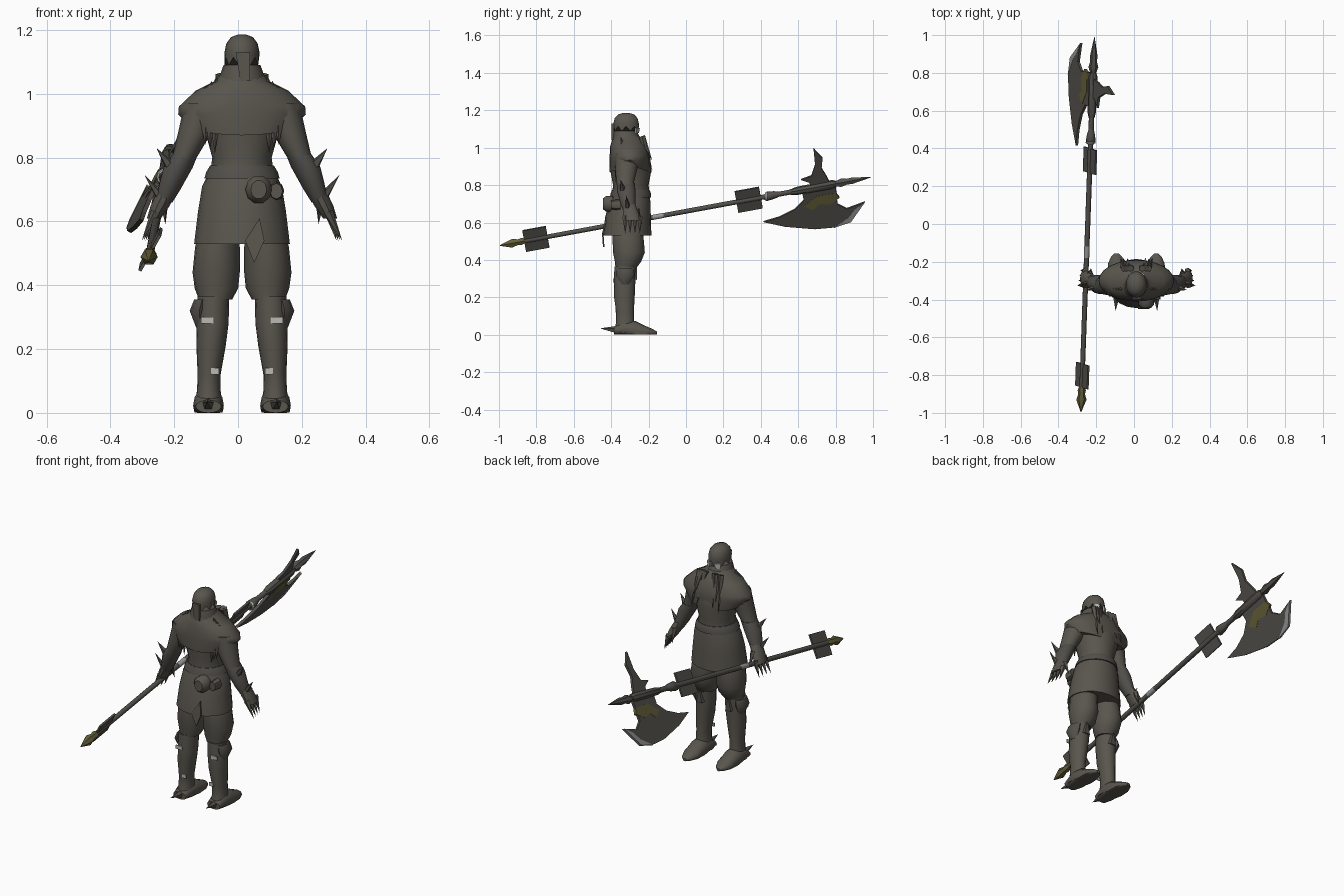
import bpy
import bmesh
import math
from mathutils import Vector

default_cube = bpy.data.objects.get("Cube")
if default_cube:
    bpy.data.objects.remove(default_cube, do_unlink=True)

MIDDLE = 0.0125      # mirror plane of the figure
DEPTH = -0.31        # depth at which the figure stands


def make_material(name, red, green, blue):
    material = bpy.data.materials.new(name)
    material.use_nodes = True
    colour = (red, green, blue, 1)
    material.diffuse_color = colour
    shader = material.node_tree.nodes["Principled BSDF"]
    shader.inputs["Base Color"].default_value = colour
    shader.inputs["Roughness"].default_value = 0.8
    return material


leather = make_material("dark brown leather", 0.1, 0.092, 0.076)
iron = make_material("dark grey iron", 0.085, 0.08, 0.07)
brass = make_material("olive brass", 0.125, 0.115, 0.04)
steel = make_material("bright steel", 0.3, 0.31, 0.31)
pale = make_material("pale metal", 0.48, 0.48, 0.46)


def finish(mesh_data, name, material, smooth=True):
    bmesh.ops.recalc_face_normals(mesh_data, faces=mesh_data.faces)
    mesh = bpy.data.meshes.new(name)
    mesh_data.to_mesh(mesh)
    mesh_data.free()
    mesh.materials.append(material)
    if smooth:
        mesh.shade_smooth()
        mesh.set_sharp_from_angle(angle=math.radians(42))
    part = bpy.data.objects.new(name, mesh)
    bpy.context.collection.objects.link(part)
    return part


def loft(name, rings, material, sides=16, along_y=False, dip=0, jag=0):
    """Skin ellipses given as (centre, radius, radius); dip and jag shape the last rim."""
    bm = bmesh.new()
    loops = []
    for index, (centre, first, second) in enumerate(rings):
        loop = []
        for step in range(sides):
            angle = math.tau * step / sides
            across, over = first * math.cos(angle), second * math.sin(angle)
            offset = Vector((across, 0, over) if along_y else (across, over, 0))
            point = Vector(centre) + offset
            if index == len(rings) - 1:
                point.z -= dip * abs(math.sin(angle)) + jag * (step % 2)
            point.z = max(point.z, 0)
            loop.append(bm.verts.new(point))
        loops.append(loop)
    for low, high in zip(loops, loops[1:]):
        for step in range(sides):
            after = (step + 1) % sides
            bm.faces.new((low[step], low[after], high[after], high[step]))
    bm.faces.new(loops[0])
    bm.faces.new(loops[-1])
    return finish(bm, name, material)


def upright(name, profile, material, **options):
    """Loft from (height, depth, half width, half depth) on the middle plane."""
    rings = [((MIDDLE, y, z), wide, deep) for z, y, wide, deep in profile]
    return loft(name, rings, material, **options)


def limb(name, side, profile, material, **options):
    """Loft from (height, offset, depth, half width, half depth) on one side."""
    rings = [((MIDDLE + side * x, y, z), wide, deep) for z, x, y, wide, deep in profile]
    return loft(name, rings, material, **options)


def plate(name, outline, push, material):
    """Extrude a flat outline equally both ways along the push vector."""
    bm = bmesh.new()
    push = Vector(push)
    front = [bm.verts.new(Vector(p) + push) for p in outline]
    back = [bm.verts.new(Vector(p) - push) for p in outline]
    bm.faces.new(front)
    bm.faces.new(back)
    for i in range(len(outline)):
        j = (i + 1) % len(outline)
        bm.faces.new((front[i], front[j], back[j], back[i]))
    return finish(bm, name, material, smooth=False)


def spike(name, base, tip, radius, material, sides=5):
    base, tip = Vector(base), Vector(tip)
    turn = (tip - base).to_track_quat("Z", "Y").to_matrix().to_4x4()
    turn.translation = (base + tip) / 2
    bm = bmesh.new()
    bmesh.ops.create_cone(bm, cap_ends=True, segments=sides, radius1=radius,
                          radius2=0, depth=(tip - base).length, matrix=turn)
    return finish(bm, name, material)


# Body, coat and mantle
upright("coat_skirt", [(0.77, -0.295, 0.095, 0.095), (0.71, -0.3, 0.125, 0.11),
                       (0.63, -0.31, 0.138, 0.122), (0.53, -0.315, 0.15, 0.13)], leather, sides=20)
upright("torso", [(0.75, -0.295, 0.1, 0.1), (0.8, -0.295, 0.093, 0.095),
                  (0.88, -0.295, 0.115, 0.11), (0.95, -0.3, 0.13, 0.105),
                  (1.03, DEPTH, 0.08, 0.07)], leather, sides=20)
upright("mantle", [(1.07, -0.32, 0.06, 0.06), (1.04, DEPTH, 0.085, 0.085),
                   (1.01, -0.305, 0.145, 0.1), (0.96, -0.3, 0.198, 0.108),
                   (0.935, -0.3, 0.2, 0.11), (0.905, -0.3, 0.165, 0.108)],
        leather, sides=24, dip=0.035)
upright("collar", [(1.0, -0.315, 0.08, 0.085), (1.05, -0.32, 0.072, 0.075),
                   (1.09, -0.325, 0.058, 0.062)], leather)
upright("belt", [(0.775, -0.295, 0.1, 0.1), (0.755, -0.295, 0.112, 0.108),
                 (0.735, -0.297, 0.118, 0.11)], iron, sides=20)
back_edge = DEPTH - 0.135
plate("coat_tail", [(MIDDLE + 0.01, back_edge, 0.54), (MIDDLE + 0.055, -0.43, 0.61),
                    (MIDDLE + 0.07, back_edge, 0.54), (MIDDLE + 0.038, -0.44, 0.47)],
      (0, 0.004, 0), leather)
loft("pouch", [((0.065, -0.445, 0.7), 0.025, 0.03), ((0.065, -0.425, 0.7), 0.042, 0.045),
               ((0.065, -0.39, 0.7), 0.042, 0.045)], leather, sides=10, along_y=True)
loft("side_pouch", [((0.12, -0.4, 0.695), 0.02, 0.025),
                    ((0.12, -0.35, 0.695), 0.025, 0.03)], leather, sides=8, along_y=True)

# Head, hair and mask
upright("head", [(1.02, -0.32, 0.045, 0.05), (1.07, -0.315, 0.046, 0.055),
                 (1.1, -0.315, 0.05, 0.06), (1.14, -0.32, 0.05, 0.06)], leather)
upright("hood", [(1.186, -0.32, 0.012, 0.015), (1.178, -0.32, 0.034, 0.043),
                 (1.158, -0.32, 0.049, 0.062), (1.13, -0.32, 0.055, 0.069),
                 (1.115, -0.32, 0.054, 0.068)], leather, sides=18, jag=0.025)
plate("hood_tail", [(MIDDLE + x, -0.392, z) for x, z in
                    ((-0.02, 1.13), (0.025, 1.13), (0.025, 1.04), (-0.005, 1.04))],
      (0, 0.006, 0), leather)
for side in (-1, 1):
    plate("mask_cheek", [(MIDDLE + side * x, y, z) for x, y, z in
                         ((0.012, -0.251, 1.105), (0.042, -0.27, 1.105),
                          (0.036, -0.268, 1.075), (0.016, -0.255, 1.08))],
          (side * 0.002, 0.004, 0), pale)
    for spread, bottom in ((0.03, 0.88), (0.05, 0.93), (0.065, 0.86)):
        spike("chest_strand", (MIDDLE + side * spread, -0.235, 1.06),
              (MIDDLE + side * (spread + 0.02), -0.18, bottom), 0.018, leather)

# Things that come in pairs
for side in (-1, 1):
    label = "left" if side > 0 else "right"

    def at(x, y, z):
        return (MIDDLE + side * x, y, z)

    # Legs
    limb(label + "_trouser", side, [(0.58, 0.07, DEPTH, 0.06, 0.08), (0.52, 0.077, DEPTH, 0.07, 0.083),
                                    (0.44, 0.081, -0.305, 0.074, 0.085), (0.39, 0.08, DEPTH, 0.068, 0.07),
                                    (0.355, 0.083, -0.322, 0.052, 0.055)], leather)
    limb(label + "_boot", side, [(0.365, 0.09, -0.325, 0.05, 0.058), (0.28, 0.092, -0.328, 0.05, 0.057),
                                 (0.21, 0.097, -0.33, 0.046, 0.056), (0.12, 0.103, -0.326, 0.036, 0.047),
                                 (0.07, 0.104, -0.325, 0.037, 0.048), (0.01, 0.104, -0.33, 0.046, 0.056)],
         leather)
    feet = ((-0.385, 0.02, 0.04, 0.02), (-0.33, 0.03, 0.047, 0.05), (-0.27, 0.022, 0.048, 0.052),
            (-0.21, 0.014, 0.045, 0.03), (-0.175, 0.011, 0.03, 0.018), (-0.155, 0.008, 0.01, 0.008))
    loft(label + "_foot", [(at(0.105, y, z), wide, tall) for y, z, wide, tall in feet],
         leather, along_y=True)
    spike(label + "_heel_spur", at(0.105, -0.36, 0.025), at(0.11, -0.46, 0.034), 0.024, iron)
    limb(label + "_knee_guard", side, [(0.355, 0.125, -0.325, 0.025, 0.045), (0.32, 0.134, -0.325, 0.03, 0.05),
                                       (0.268, 0.13, -0.325, 0.014, 0.022)], iron, sides=8)
    spike(label + "_knee_point", at(0.09, -0.285, 0.3), at(0.09, -0.262, 0.375), 0.03, iron)
    for height, x, depth in ((0.29, 0.108, -0.386), (0.13, 0.085, -0.374)):
        size = 0.05 * height + 0.006
        plate(label + "_boot_buckle", [at(x + a * size, depth, height + b * 0.01) for a, b in
                                       ((-1, -1), (1, -1), (1, 1), (-1, 1))], (0, 0.003, 0), pale)

    # Arms and hands
    limb(label + "_upper_arm", side, [(0.97, 0.12, DEPTH, 0.06, 0.07), (0.88, 0.147, -0.32, 0.053, 0.058),
                                      (0.82, 0.172, -0.325, 0.042, 0.048), (0.78, 0.19, -0.322, 0.036, 0.044)],
         leather)
    limb(label + "_forearm", side, [(0.81, 0.178, -0.322, 0.04, 0.048), (0.77, 0.2, -0.32, 0.046, 0.05),
                                    (0.7, 0.228, -0.31, 0.035, 0.04), (0.66, 0.246, -0.3, 0.028, 0.034)],
         iron, sides=12)
    limb(label + "_hand", side, [(0.7, 0.232, -0.305, 0.03, 0.036), (0.65, 0.256, -0.295, 0.03, 0.044),
                                 (0.61, 0.276, -0.287, 0.022, 0.044)], leather, sides=10)
    for finger in range(4):
        y = -0.325 + finger * 0.026
        spike(label + "_finger", at(0.27, y, 0.63), at(0.314 - finger * 0.006, y, 0.54), 0.016, leather)
    spike(label + "_thumb", at(0.245, -0.265, 0.67), at(0.24, -0.235, 0.59), 0.016, leather)
    spike(label + "_elbow_spike", at(0.215, -0.335, 0.76), at(0.268, -0.35, 0.83), 0.022, iron)
    spike(label + "_cuff_spike", at(0.25, -0.31, 0.67), at(0.305, -0.32, 0.745), 0.018, iron)

    # Mantle fringe and shoulder crests
    for x in (0.085, 0.1, 0.115):
        spike(label + "_fringe", at(x, -0.37, 0.9), at(x, -0.375, 0.81 + (x - 0.085)), 0.014, leather)
        spike(label + "_shoulder_crest", at(x, -0.33, 1.0), at(x - 0.005, -0.35, 1.14 - x), 0.022, leather)
    plate(label + "_mantle_clasp", [at(x, -0.41 + x / 4, z) for x, z in
                                   ((0.04, 0.9), (0.075, 0.97), (0.09, 0.94), (0.06, 0.89))],
          (0, 0.005, 0), iron)


# Polearm, measured along its sloping shaft
def shaft_point(y):
    return Vector((-0.245 + 0.036 * y, y, 0.66 + 0.184 * y))


def pole(name, profile, material, sides=10):
    loft(name, [(shaft_point(y), radius, radius) for y, radius in profile],
         material, sides=sides, along_y=True)


def blade(name, outline, material, thickness):
    """Flat piece in the tilted plane of the axe, outlined by depth and height."""
    points = []
    for y, z in outline:
        centre = shaft_point(y)
        points.append((centre.x + 0.55 * (z - centre.z), y, z))
    plate(name, points, Vector((0.87, 0, -0.48)) * thickness, material)


pole("shaft", [(-0.9, 0.013), (0.44, 0.014), (0.86, 0.015)], iron)
pole("spear_tip", [(0.8, 0.016), (0.83, 0.026), (0.86, 0.018), (0.89, 0.02), (0.99, 0.001)], iron, sides=6)
pole("butt_point", [(-0.86, 0.014), (-0.88, 0.022), (-0.9, 0.018), (-0.93, 0.027), (-0.995, 0.002)],
     brass, sides=6)
pole("axe_socket", [(0.56, 0.015), (0.59, 0.022), (0.78, 0.024), (0.8, 0.016)], iron, sides=8)
pole("neck_ring", [(0.42, 0.016), (0.435, 0.026), (0.47, 0.022), (0.5, 0.014)], iron)
pole("grip_ring", [(-0.18, 0.0145), (-0.12, 0.0145)], steel)
pole("neck_band", [(0.425, 0.024), (0.432, 0.027), (0.438, 0.024)], pale)
for start, end in ((0.28, 0.41), (-0.855, -0.73)):
    corners = ((start, -0.058), (end, -0.058), (end - 0.02, 0.058), (start - 0.02, 0.058))
    blade("shaft_fin", [(y, shaft_point(y).z + rise) for y, rise in corners], iron, 0.005)

axe = ((0.415, 0.605), (0.53, 0.58), (0.69, 0.567), (0.8, 0.577), (0.88, 0.607), (0.955, 0.71),
       (0.86, 0.675), (0.81, 0.7), (0.8, 0.8), (0.62, 0.77), (0.63, 0.72), (0.58, 0.67), (0.5, 0.63))
blade("axe_blade", axe, iron, 0.007)
blade("axe_edge", ((0.79, 0.574), (0.882, 0.605), (0.957, 0.712), (0.9, 0.672), (0.87, 0.63)),
      steel, 0.008)
blade("axe_inlay", ((0.63, 0.69), (0.68, 0.67), (0.71, 0.7), (0.77, 0.7), (0.82, 0.735),
                    (0.8, 0.76), (0.7, 0.745)), brass, 0.0085)
blade("back_hook", ((0.67, 0.78), (0.66, 0.815), (0.615, 0.83), (0.67, 0.85), (0.69, 0.91), (0.682, 0.995),
                    (0.73, 0.945), (0.725, 0.89), (0.75, 0.85), (0.775, 0.8)), iron, 0.007)
